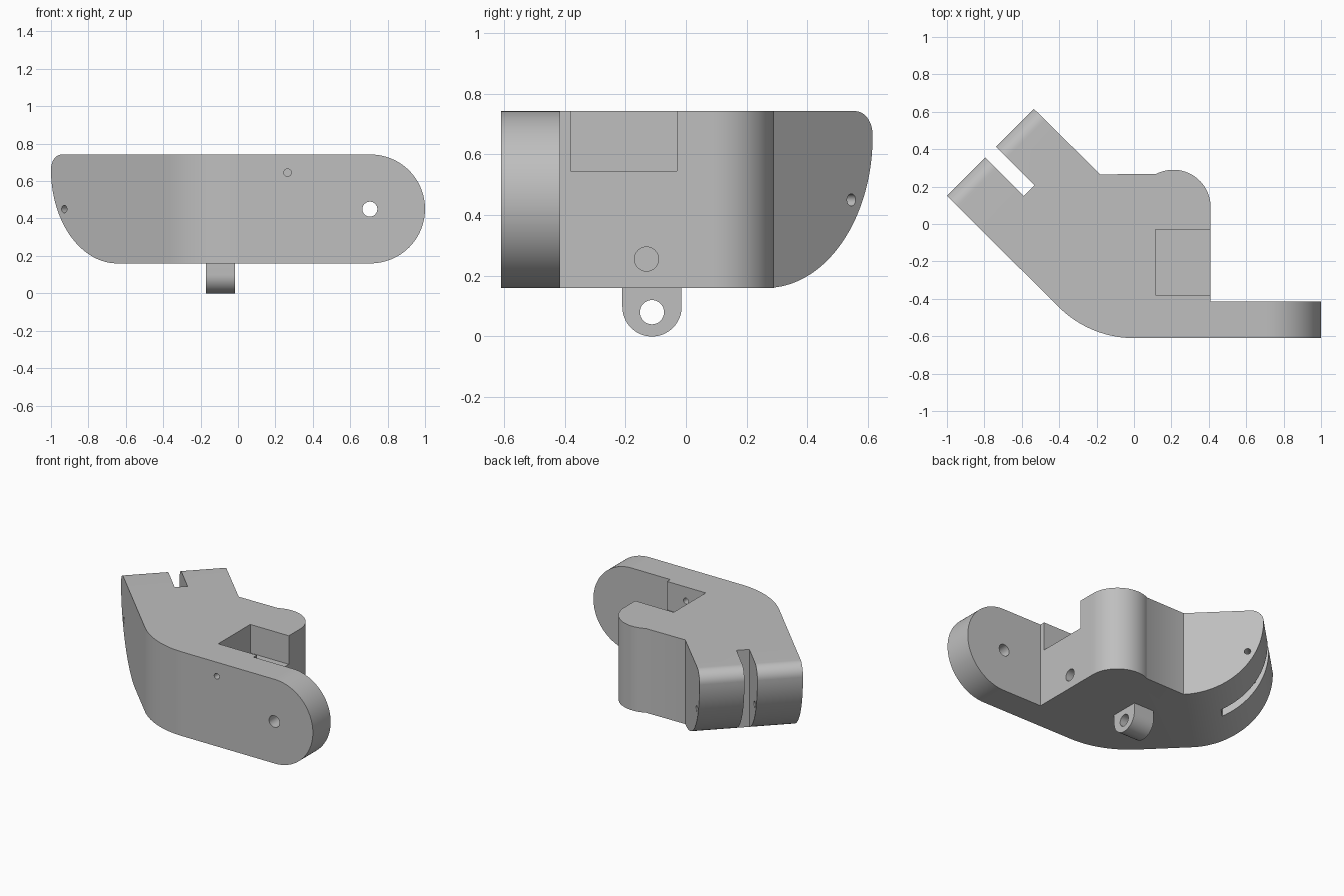
import bpy, bmesh
from math import cos, sin, radians, sqrt
from mathutils import Vector

default = bpy.data.objects.get("Cube")
if default:
    bpy.data.objects.remove(default, do_unlink=True)

grey = bpy.data.materials.new("plain grey")
grey.use_nodes = True
colour = (0.52, 0.52, 0.52, 1)
grey.diffuse_color = colour
grey.node_tree.nodes["Principled BSDF"].inputs["Base Color"].default_value = colour

X, Y, Z = Vector((1, 0, 0)), Vector((0, 1, 0)), Vector((0, 0, 1))
INWARD = Vector((1, -1, 0)).normalized()    # from the arm tip along the arm
ACROSS = Vector((1, 1, 0)).normalized()     # along the arm's end face
TIP = Vector((-1, 0.15, 0))                 # outer corner of the arm
BOTTOM, TOP = 0.16, 0.742


def arc(cx, cy, r, start, end, steps=32):
    """Points on a circular arc, angles in degrees."""
    angles = [radians(start + (end - start) * i / steps) for i in range(steps + 1)]
    return [(cx + r * cos(a), cy + r * sin(a)) for a in angles]


def prism(name, points, u, v, origin, sweep):
    """Flat profile in the u, v plane, extruded along the sweep vector."""
    bm = bmesh.new()
    face = bm.faces.new([bm.verts.new(origin + u * a + v * b) for a, b in points])
    moved = bmesh.ops.extrude_face_region(bm, geom=[face])["geom"]
    verts = [g for g in moved if isinstance(g, bmesh.types.BMVert)]
    bmesh.ops.translate(bm, verts=verts, vec=sweep)
    bmesh.ops.recalc_face_normals(bm, faces=bm.faces)
    mesh = bpy.data.meshes.new(name)
    bm.to_mesh(mesh)
    bm.free()
    mesh.materials.append(grey)
    obj = bpy.data.objects.new(name, mesh)
    bpy.context.collection.objects.link(obj)
    return obj


def rod(name, centre, r, u, v, sweep):
    return prism(name, arc(0, 0, r, 0, 360 - 360 / 32, 31), u, v, centre, sweep)


def combine(target, tool, operation):
    mod = target.modifiers.new(operation, 'BOOLEAN')
    mod.operation, mod.solver, mod.object = operation, 'EXACT', tool
    bpy.context.view_layer.objects.active = target
    bpy.ops.object.modifier_apply(modifier=mod.name)
    bpy.data.objects.remove(tool, do_unlink=True)


def rect(a, b, c, d):
    return [(a, c), (b, c), (b, d), (a, d)]


# Main body: plan outline with the bent arm, rounded boss and side plate
plan = ([(1, -0.61), (1, -0.415), (0.41, -0.415)]
        + arc(0.21, 0.09, 0.2, 0, 117)
        + [(-0.18, 0.265), (-0.535, 0.615), (-1, 0.15)]
        + arc(0, -0.04, 0.57, 225, 270))
body = prism("bracket_body", plan, X, Y, Z * BOTTOM, Z * (TOP - BOTTOM))

# Round end of the side plate
mid = (TOP + BOTTOM) / 2
stadium = [(-2, -1), (0.71, BOTTOM)]
stadium = [(-2, BOTTOM - 0.1), (0.5, BOTTOM - 0.1), (0.5, BOTTOM)] + \
    arc(1 - (TOP - BOTTOM) / 2, mid, (TOP - BOTTOM) / 2, -90, 90, 48) + \
    [(0.5, TOP), (0.5, TOP + 0.1), (-2, TOP + 0.1)]
combine(body, prism("plate_end", stadium, X, Z, Y * -1, Y * 2), 'INTERSECT')

# Swept lower curve and small upper round at the tip of the arm
tip = ([(3, TOP + 0.1), (0.3, TOP + 0.1), (0.3, TOP)]
       + arc(0.08, TOP - 0.08, 0.08, 90, 180, 16)
       + arc(0.5, BOTTOM + 0.5, 0.5, 180, 270, 40)[1:]
       + [(0.8, BOTTOM), (0.8, BOTTOM - 0.1), (3, BOTTOM - 0.1)])
combine(body, prism("arm_tip", tip, INWARD, Z, TIP - ACROSS * 2, ACROSS * 4), 'INTERSECT')

# Slot through the arm, notch in the body
cuts = [
    prism("slot", rect(-0.2, 0.29, 0.29, 0.372), INWARD, ACROSS, TIP, Z),
    prism("notch", rect(0.115, 0.6, -0.38, -0.03), X, Y, Z * 0.545, Z),
    rod("plate_hole", Vector((0.705, -0.8, 0.45)), 0.04, X, Z, Y * 0.6),
    rod("notch_hole", Vector((0.265, -0.8, 0.645)), 0.02, X, Z, Y * 0.5),
    rod("side_hole", Vector((0.11, -0.13, 0.255)), 0.04, Y, Z, X * 0.4),
    rod("pin_hole", TIP + INWARD * 0.1 + Z * 0.45 - ACROSS * 0.2, 0.02, INWARD, Z, ACROSS),
]
for cut in cuts:
    combine(body, cut, 'DIFFERENCE')

# Lug under the body
lug_shape = arc(-0.112, 0.098, 0.098, 180, 360) + [(-0.014, BOTTOM), (-0.21, BOTTOM)]
lug = prism("lower_lug", lug_shape, Y, Z, X * -0.17, X * 0.155)
combine(lug, rod("lug_hole", Vector((-0.4, -0.112, 0.08)), 0.04, Y, Z, X * 0.8), 'DIFFERENCE')

for obj in (body, lug):
    bpy.ops.object.select_all(action='DESELECT')
    obj.select_set(True)
    bpy.context.view_layer.objects.active = obj
    bpy.ops.object.shade_smooth_by_angle(angle=radians(30))
